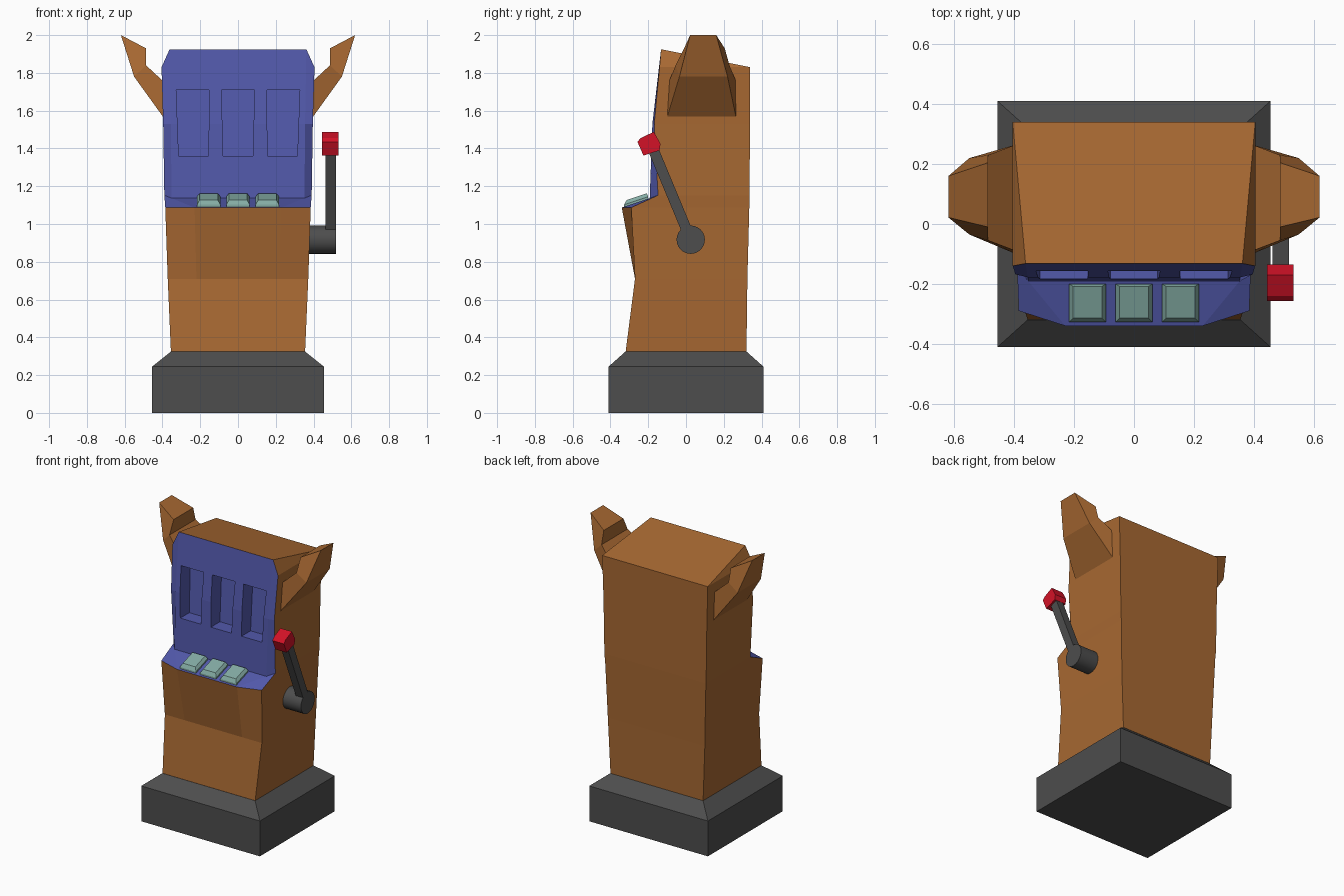
import bpy, bmesh, math
from mathutils import Vector

if "Cube" in bpy.data.objects:
    bpy.data.objects.remove(bpy.data.objects["Cube"])


def mat(name, rgb):
    m = bpy.data.materials.new(name)
    m.diffuse_color = (*rgb, 1)
    m.use_nodes = True
    m.node_tree.nodes["Principled BSDF"].inputs["Base Color"].default_value = m.diffuse_color
    return m


wood = mat("brown wood", (0.39, 0.14, 0.032))
blue = mat("blue panel", (0.085, 0.1, 0.41))
grey = mat("dark grey metal", (0.075, 0.075, 0.075))
red = mat("red knob", (0.65, 0.006, 0.02))
teal = mat("teal buttons", (0.23, 0.41, 0.37))


def make(name, verts, faces, *mats):
    bm = bmesh.new()
    vs = [bm.verts.new(v) for v in verts]
    for f in faces:
        bm.faces.new([vs[i] for i in f])
    bmesh.ops.recalc_face_normals(bm, faces=bm.faces)
    me = bpy.data.meshes.new(name)
    bm.to_mesh(me)
    bm.free()
    for m in mats:
        me.materials.append(m)
    ob = bpy.data.objects.new(name, me)
    bpy.context.collection.objects.link(ob)
    return ob


def loft(name, rings, *mats):
    """Join equal-length rings of points into a closed solid."""
    n = len(rings[0])
    faces = [(r * n + i, r * n + (i + 1) % n, (r + 1) * n + (i + 1) % n, (r + 1) * n + i)
             for r in range(len(rings) - 1) for i in range(n)]
    last = (len(rings) - 1) * n
    faces += [tuple(range(n)), tuple(range(last, last + n))]
    return make(name, [p for r in rings for p in r], faces, *mats)


def rect(hx, hy, z):
    return [(-hx, -hy, z), (hx, -hy, z), (hx, hy, z), (-hx, hy, z)]


# Base plinth with sloped top
loft("base", [rect(0.455, 0.41, 0), rect(0.455, 0.41, 0.245), rect(0.355, 0.32, 0.325)], grey)

# Cabinet: half width, side y, side z, front centre half width, y, z, back y
stations = [
    (0.355, -0.32, 0.32, 0.21, -0.32, 0.32, 0.32),
    (0.372, -0.27, 0.71, 0.22, -0.27, 0.71, 0.325),
    (0.385, -0.29, 1.087, 0.23, -0.34, 1.087, 0.335),
    (0.390, -0.148, 1.152, 0.352, -0.192, 1.137, 0.337),
    (0.396, -0.168, 1.53, 0.355, -0.178, 1.53, 0.338),
    (0.405, -0.14, 1.83, 0.362, -0.132, 1.925, 0.34),
]
verts = []
for w, ys, zs, c, yc, zc, yb in stations:
    verts += [(-w, ys, zs), (-c, yc, zc), (c, yc, zc), (w, ys, zs), (w, yb, zs), (-w, yb, zs)]
faces = [(r * 6 + i, r * 6 + (i + 1) % 6, r * 6 + 6 + (i + 1) % 6, r * 6 + 6 + i)
         for r in range(5) for i in range(6)]
faces += [(0, 1, 2, 3, 4, 5), (30, 31, 35), (31, 32, 34, 35), (32, 33, 34)]
cabinet = make("cabinet", verts, faces, wood, blue)
for i, p in enumerate(cabinet.data.polygons):   # console and screen are blue
    p.material_index = 1 if 12 <= i < 30 and i % 6 < 3 else 0

# Reel window recesses
for k in (-1, 0, 1):
    def ring(cx, h, z, back):
        return [(cx - h, -0.3, z), (cx + h, -0.3, z), (cx + h, back, z), (cx - h, back, z)]
    cut = loft("window_cutter", [ring(k * 0.235, 0.079, 1.36, -0.085),
                                 ring(k * 0.24, 0.087, 1.71, -0.055)], wood, blue)
    for p in cut.data.polygons:
        p.material_index = 1
    mod = cabinet.modifiers.new("window", "BOOLEAN")
    mod.operation = "DIFFERENCE"
    mod.solver = "EXACT"
    mod.object = cut
    bpy.context.view_layer.objects.active = cabinet
    bpy.ops.object.modifier_apply(modifier=mod.name)
    bpy.data.objects.remove(cut)

# Console buttons, following the panel slope
for k in (-1, 0, 1):
    rings = []
    for inset, lift in ((0, -0.02), (0, 0.008), (0.014, 0.028)):
        h, y0, y1 = 0.062 - inset, -0.328 + inset, -0.2 - inset * 0.6
        rings.append([(k * 0.155 + sx * h, y, 1.09 + (y + 0.34) * 0.335 + lift)
                      for sx, y in ((-1, y0), (1, y0), (1, y1), (-1, y1))])
    loft("button", rings, teal)

# Horn-like side ornaments: x, z, front y, back y
horn = [(0.395, 1.565, -0.10, 0.265), (0.55, 1.78, -0.035, 0.22), (0.62, 2.0, 0.022, 0.16),
        (0.487, 1.93, -0.01, 0.205), (0.487, 1.84, -0.055, 0.23), (0.395, 1.755, -0.09, 0.265)]
for s, side in ((-1, "left"), (1, "right")):
    verts = [(s * x, y0, z) for x, z, y0, y1 in horn] + [(s * x, y1, z) for x, z, y0, y1 in horn]
    faces = [(i, (i + 1) % 6, (i + 1) % 6 + 6, i + 6) for i in range(6)]
    for o in (0, 6):
        faces += [(o, o + 1, o + 4, o + 5), (o + 1, o + 2, o + 3, o + 4)]
    make(side + "_horn", verts, faces, wood)


# Pull lever: shapes extruded along x
def extrude_x(name, yz, x0, x1, m):
    return loft(name, [[(x, y, z) for y, z in yz] for x in (x0, x1)], m)


pivot, tip = Vector((0.025, 0.917)), Vector((-0.18, 1.41))
hub = extrude_x("lever_hub", [(pivot.x + 0.075 * math.cos(a * math.pi / 12),
                               pivot.y + 0.075 * math.sin(a * math.pi / 12)) for a in range(24)],
                0.36, 0.518, grey)
d = (tip - pivot).normalized()
n = Vector((-d.y, d.x)) * 0.028
extrude_x("lever_arm", [pivot + n, tip + n, tip - n, pivot - n], 0.463, 0.518, grey)
extrude_x("lever_knob", [(-0.257, 1.435), (-0.24, 1.455), (-0.17, 1.488), (-0.135, 1.425),
                         (-0.14, 1.39), (-0.225, 1.362)], 0.444, 0.532, red)
bpy.context.view_layer.objects.active = hub
hub.select_set(True)
bpy.ops.object.shade_smooth_by_angle()
